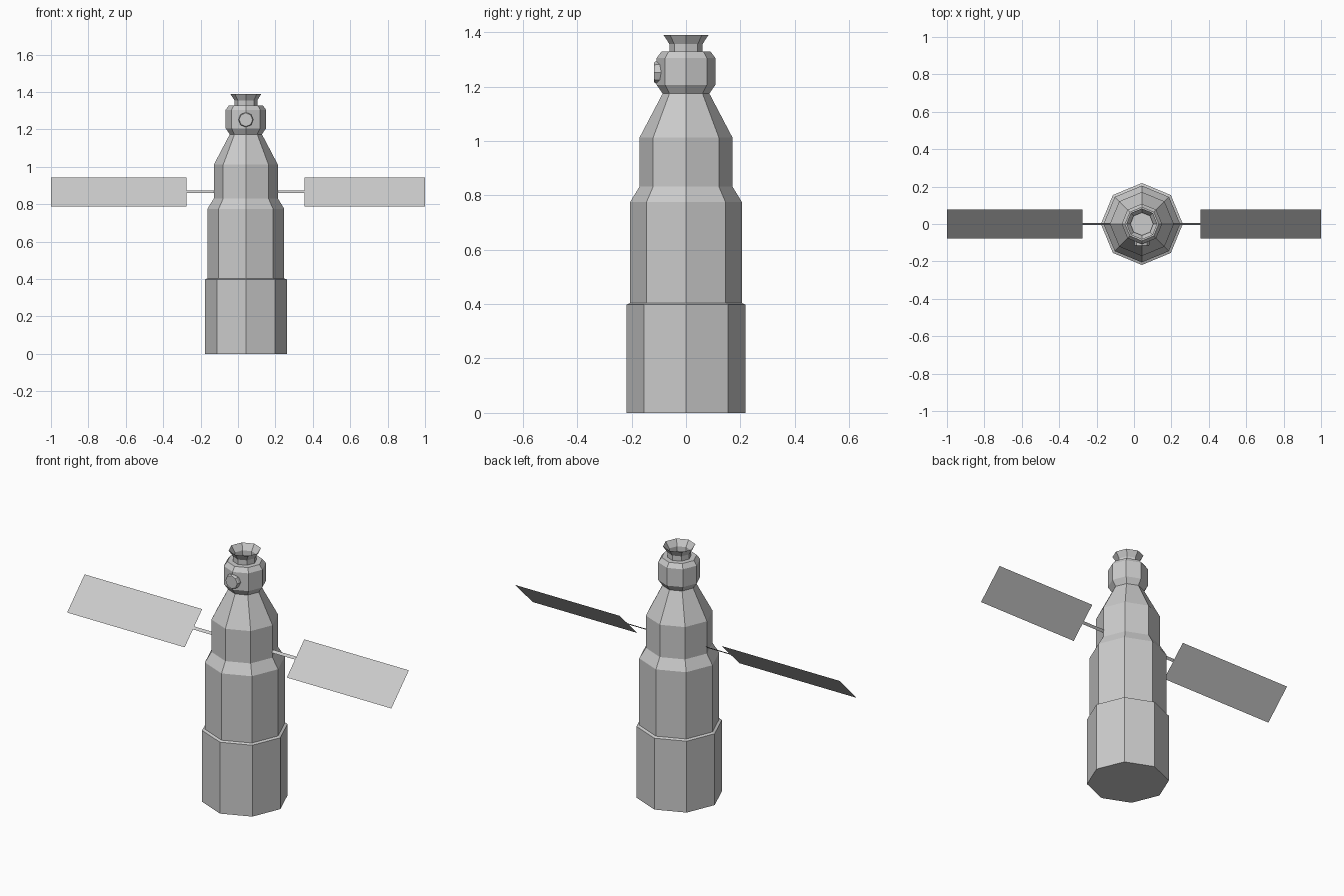
import bpy, math
from mathutils import Matrix

if "Cube" in bpy.data.objects:
    bpy.data.objects.remove(bpy.data.objects["Cube"])

CX = 0.042   # body axis
SIDES = 8


def make(name, verts, faces):
    me = bpy.data.meshes.new(name)
    me.from_pydata(verts, [], faces)
    ob = bpy.data.objects.new(name, me)
    bpy.context.collection.objects.link(ob)
    return ob


def lathe(name, profile, matrix, cap_start=True, cap_end=True):
    """Eight-sided turned form from (radius, height) pairs."""
    n = SIDES
    verts, faces = [], []
    for r, z in profile:
        for i in range(n):
            a = 2 * math.pi * i / n
            verts.append((r * math.cos(a), r * math.sin(a), z))
    for k in range(len(profile) - 1):
        for i in range(n):
            j = (i + 1) % n
            faces.append((k * n + i, k * n + j, (k + 1) * n + j, (k + 1) * n + i))
    if cap_start:
        faces.append(tuple(reversed(range(n))))
    if cap_end:
        faces.append(tuple(range(len(verts) - n, len(verts))))
    ob = make(name, verts, faces)
    ob.matrix_world = matrix
    return ob


def tilted_sheet(name, x0, x1, half, z):
    """Thin sheet leaning back at 45 degrees, facing front and up."""
    return make(name, [(x0, -half, z - half), (x1, -half, z - half),
                       (x1, half, z + half), (x0, half, z + half)], [(0, 1, 2, 3)])


axis = Matrix.Translation((CX, 0, 0))

# Stepped hull with the rounded docking head
lathe("hull", [(0.219, 0), (0.219, 0.398), (0.205, 0.404), (0.205, 0.776),
               (0.171, 0.832), (0.171, 1.012), (0.086, 1.174)], axis)
lathe("docking_head", [(0.086, 1.174), (0.108, 1.206), (0.108, 1.305),
                       (0.09, 1.329)], axis)

# Open flared collar on top
lathe("docking_collar", [(0.061, 1.327), (0.061, 1.356), (0.083, 1.39)],
      axis, cap_start=False, cap_end=False)

# Round port on the front of the head
lathe("front_port", [(0.04, 0.08), (0.04, 0.112), (0.036, 0.118)],
      Matrix.Translation((CX, 0, 1.252)) @ Matrix.Rotation(math.pi / 2, 4, 'X'))

# Solar wings and their struts
for side, inner, outer, root in (("left", -0.275, -1.0, CX - 0.15),
                                 ("right", 0.355, 1.0, CX + 0.15)):
    tilted_sheet(side + "_solar_panel", min(inner, outer), max(inner, outer), 0.077, 0.865)
    tilted_sheet(side + "_panel_strut", min(inner, root), max(inner, root), 0.006, 0.867)
